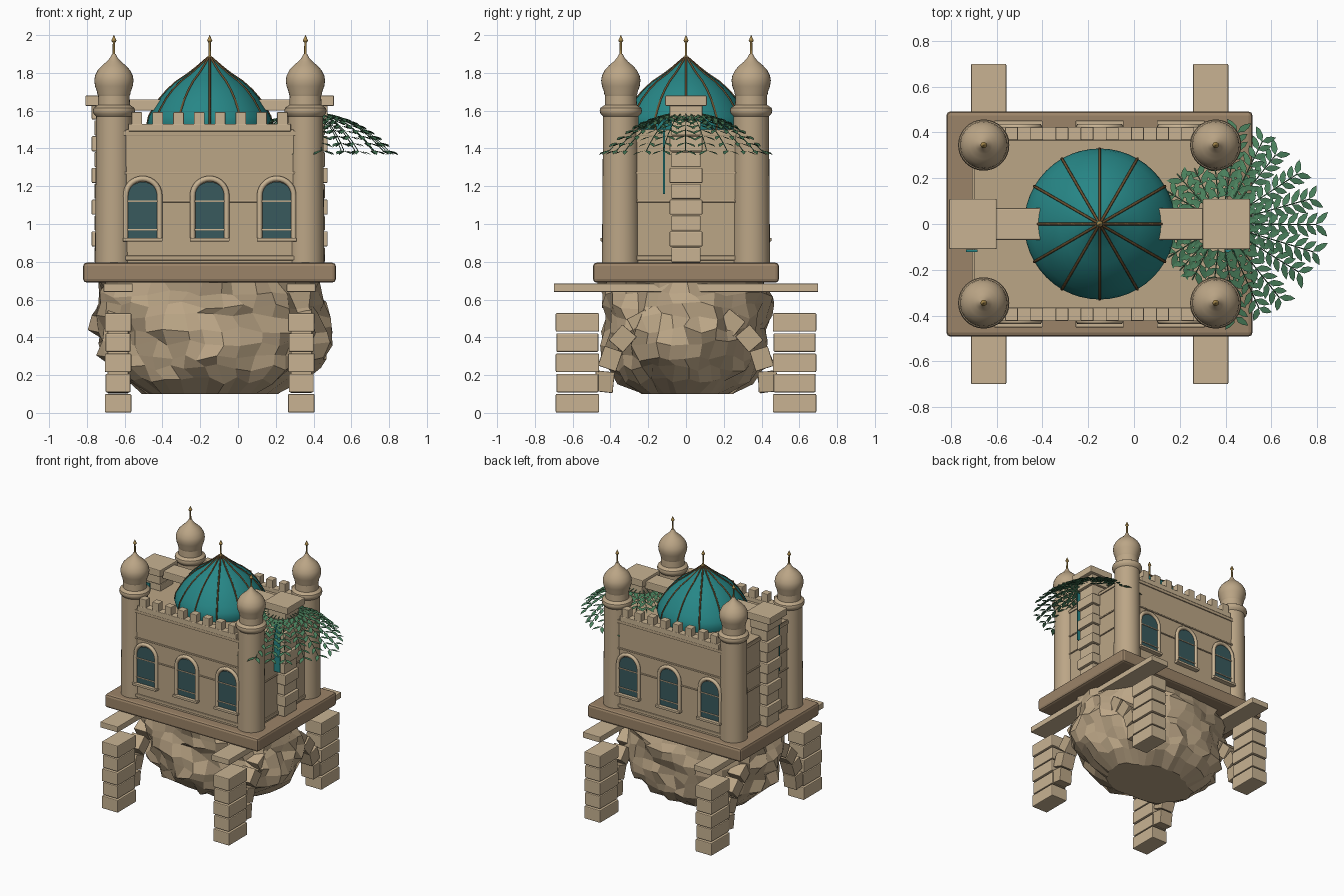
import bpy, bmesh, math, random
from mathutils import Matrix, Vector

if "Cube" in bpy.data.objects:
    bpy.data.objects.remove(bpy.data.objects["Cube"])

random.seed(4)
CX = -0.15  # building centre in x


def mat(name, c):
    m = bpy.data.materials.new(name)
    m.diffuse_color = (*c, 1)
    m.use_nodes = True
    m.node_tree.nodes["Principled BSDF"].inputs["Base Color"].default_value = m.diffuse_color
    return m


STONE = mat("stone", (0.50, 0.38, 0.24))
PALE = mat("pale_stone", (0.58, 0.45, 0.29))
DARK = mat("dark_stone", (0.33, 0.23, 0.14))
TEAL = mat("teal_tile", (0.02, 0.24, 0.24))
GLASS = mat("glass", (0.04, 0.10, 0.11))
BRONZE = mat("bronze", (0.14, 0.08, 0.03))
GOLD = mat("gold", (0.42, 0.27, 0.08))
LEAF = mat("leaf", (0.07, 0.22, 0.11))


def finish(name, bm, m, bevel=0, smooth=False):
    bmesh.ops.recalc_face_normals(bm, faces=bm.faces)
    me = bpy.data.meshes.new(name)
    bm.to_mesh(me)
    bm.free()
    ob = bpy.data.objects.new(name, me)
    bpy.context.collection.objects.link(ob)
    me.materials.append(m)
    if bevel:
        b = ob.modifiers.new("bevel", 'BEVEL')
        b.width, b.segments = bevel, 2
    if smooth:
        bpy.ops.object.select_all(action='DESELECT')
        bpy.context.view_layer.objects.active = ob
        ob.select_set(True)
        bpy.ops.object.shade_smooth_by_angle(angle=math.radians(40))
    return ob


def boxes(name, items, m, bevel=0):
    """items: (x0,x1, y0,y1, z0,z1[, rotation about x])"""
    bm = bmesh.new()
    for it in items:
        x0, x1, y0, y1, z0, z1 = it[:6]
        mx = Matrix.Translation(((x0 + x1) / 2, (y0 + y1) / 2, (z0 + z1) / 2))
        if len(it) > 6:
            mx = mx @ Matrix.Rotation(it[6], 4, 'X')
        bmesh.ops.create_cube(bm, size=1, matrix=mx @ Matrix.Diagonal((x1 - x0, y1 - y0, z1 - z0, 1)))
    return finish(name, bm, m, bevel)


def lathe(name, prof, centres, m, n=32):
    bm = bmesh.new()
    for cx, cy in centres:
        rings = [[bm.verts.new((cx + r * math.cos(i * math.tau / n), cy + r * math.sin(i * math.tau / n), z))
                  for i in range(n)] for r, z in prof]
        for a, b in zip(rings, rings[1:]):
            for i in range(n):
                bm.faces.new((a[i], a[(i + 1) % n], b[(i + 1) % n], b[i]))
        bm.faces.new(rings[0])
        bm.faces.new(rings[-1])
    return finish(name, bm, m, smooth=True)


def tube(name, paths, r, m):
    cu = bpy.data.curves.new(name, 'CURVE')
    cu.dimensions, cu.bevel_depth, cu.bevel_resolution = '3D', r, 1
    for p in paths:
        s = cu.splines.new('POLY')
        s.points.add(len(p) - 1)
        for q, c in zip(s.points, p):
            q.co = (*c, 1)
    cu.materials.append(m)
    ob = bpy.data.objects.new(name, cu)
    bpy.context.collection.objects.link(ob)


# Floating rock under the slab: rings of (left x, right x, half depth, z)
rings = [(-.50, .22, .24, .10), (-.60, .33, .36, .17), (-.68, .41, .40, .24), (-.72, .44, .42, .29),
         (-.73, .48, .43, .37), (-.75, .49, .43, .44), (-.77, .47, .44, .51), (-.75, .46, .44, .57),
         (-.74, .44, .44, .63), (-.72, .42, .44, .70)]
bm = bmesh.new()
n, loops = 38, []
for k, (l, r, d, z) in enumerate(rings):
    lp = []
    for i in range(n):
        a = (i + random.uniform(-.3, .3)) * math.tau / n
        s = random.uniform(.94, 1.05) * (1 + .035 * math.sin(5 * a + k))
        lp.append(bm.verts.new(((l + r) / 2 + (r - l) / 2 * s * math.cos(a), d * s * math.sin(a),
                                z + (random.uniform(-.02, .02) if 0 < k < 9 else 0))))
    loops.append(lp)
for a, b in zip(loops, loops[1:]):
    for i in range(n):
        bm.faces.new((a[i], a[(i + 1) % n], b[(i + 1) % n], b[i]))
bm.faces.new(loops[0])
bm.faces.new(loops[-1])
finish("rock", bm, STONE)

# Piers, cross beams and arch stones
piers, beams, arch = [], [], []
for x in (-.635, .335):
    beams.append((x - .077, x + .077, -.7, .7, .64, .685))
    for s in (-1, 1):
        for k in range(5):
            e = .004 * (k % 2)
            y = s * .575
            piers.append((x - .07 + e, x + .07 - e, y - .115 + e, y + .115 - e, k * .107 + .002, k * .107 + .1))
    for k in range(11):
        a = math.radians(6 + 168 * k / 10)
        y, z = .435 * math.cos(a), .12 + .43 * math.sin(a)
        arch.append((x - .055, x + .055, y - .05, y + .05, z - .055, z + .055, a + random.uniform(-.12, .12)))
boxes("pier_blocks", piers, PALE, .006)
boxes("cross_beams", beams, PALE, .005)
boxes("arch_stones", arch, STONE, .004)

# Base slab
boxes("base_slab", [(-.82, .518, -.492, .492, .69, .795)], DARK, .018)

# Main hall with string courses and roof
boxes("hall", [(-.70, .40, -.415, .415, .79, 1.5)], STONE)
boxes("string_courses", [(-.708, .408, -.423, .423, z - h, z + h) for z, h in
                         ((.82, .012), (1.12, .005), (1.27, .006), (1.48, .012))], STONE, .003)
boxes("parapet", [(-.58, .28, s * .395 - .03, s * .395 + .03, 1.49, 1.53) for s in (-1, 1)], PALE, .004)
boxes("merlons", [(x - .028, x + .028, s * .395 - .028, s * .395 + .028, 1.52, 1.592)
                  for s in (-1, 1) for x in [CX - .385 + .11 * i for i in range(8)]], PALE, .004)

# End buttresses: stacked stones, caps and arms to the dome
stack, caps = [], []
for s in (-1, 1):
    def span(a, b):
        return tuple(sorted((CX + s * a, CX + s * b)))
    for k in range(10):
        w, o = (.087, .625) if k % 2 else (.078, .61)
        stack.append((*span(.47, o), -w, w, .797 + k * .084, .877 + k * .084))
    caps.append((*span(.45, .658), -.11, .11, 1.625, 1.68))
    caps.append((*span(.22, .46), -.07, .07, 1.60, 1.66))
boxes("buttress_stones", stack, PALE, .006)
boxes("buttress_caps_and_arms", caps, PALE, .006)

# Corner towers with onion caps and finials
corners = [(CX + sx * .507, sy * .345) for sx in (-1, 1) for sy in (-1, 1)]
lathe("towers", [(.1, .79), (.094, 1.57), (.108, 1.585), (.112, 1.6), (.108, 1.615), (.085, 1.63), (.083, 1.68)],
      corners, STONE)
lathe("tower_onion_caps", [(.08, 1.67), (.088, 1.69), (.089, 1.70), (.1, 1.73), (.104, 1.76), (.1, 1.785), (.085, 1.815),
                           (.062, 1.84), (.038, 1.86), (.02, 1.88), (.01, 1.9)], corners, STONE)
lathe("finials", [(.014, 1.865), (.014, 1.885), (.007, 1.89), (.006, 1.96), (.014, 1.97), (.001, 2.0)],
      corners + [(CX, 0)], GOLD, 10)

# Main dome with ribs
dome = [(.315, 1.48), (.33, 1.53), (.322, 1.57), (.3, 1.61), (.268, 1.66), (.225, 1.71), (.175, 1.755),
        (.115, 1.795), (.07, 1.83), (.035, 1.86), (.012, 1.88)]
lathe("dome", dome, [(CX, 0)], TEAL, 48)
tube("dome_ribs", [[(CX + r * math.cos(a), r * math.sin(a), z) for r, z in dome]
                   for a in [i * math.tau / 12 for i in range(12)]], .006, BRONZE)

# Arched windows on front and back
def arch_line(x, y, w, z0, zs):
    return [(x - w, y, z0)] + [(x - w * math.cos(t * math.pi / 14), y, zs + w * math.sin(t * math.pi / 14))
                               for t in range(15)] + [(x + w, y, z0)]


panes, frames, bars = bmesh.new(), [], []
for s in (-1, 1):
    for x in (CX - .355, CX, CX + .355):
        panes.faces.new([panes.verts.new(p) for p in arch_line(x, s * .426, .083, .92, 1.14)])
        frames.append(arch_line(x, s * .424, .09, .92, 1.15))
        bars.append((x - .105, x + .105, s * .43 - .022, s * .43 + .022, .908, .926))
        for z in (.97, 1.12):
            bars.append((x - .085, x + .085, s * .426 - .006, s * .426 + .006, z - .004, z + .004))
finish("window_panes", panes, GLASS)
tube("window_frames", frames, .015, PALE)
boxes("window_sills_and_bars", bars, PALE, .003)

# Narrow banners beside the buttresses
boxes("banners", [(x - .025, x + .025, -.122, -.112, 1.16, 1.56) for x in (.425, -.71)], TEAL)

# Hanging plant: drooping fronds carrying paired leaves
stems, bm = [], bmesh.new()
for i in range(22):
    a = i * math.tau / 22 + random.uniform(-.05, .05)
    L = random.uniform(.38, .42)
    out, side = Vector((math.cos(a), math.sin(a), 0)), Vector((-math.sin(a), math.cos(a), 0))

    def at(t):
        return Vector((.38, 0, 1.59)) + out * L * t + Vector((0, 0, -.2 * t ** 2.2))
    stems.append([at(t / 10) for t in range(11)])
    for k in range(3, 11):
        p = at(k / 10)
        for sg in (-1, 1):
            d = (out * .75 + side * sg * .8 + Vector((0, 0, -.25))).normalized()
            q = d.cross(Vector((0, 0, 1))).normalized()
            ln = random.uniform(.06, .08)
            pts = [p, p + d * ln * .35 + q * .014, p + d * ln * .7 + q * .011, p + d * ln - Vector((0, 0, .008)),
                   p + d * ln * .7 - q * .011, p + d * ln * .35 - q * .014]
            bm.faces.new([bm.verts.new(v) for v in pts])
finish("plant_leaves", bm, LEAF)
tube("plant_stems", stems, .0025, LEAF)
